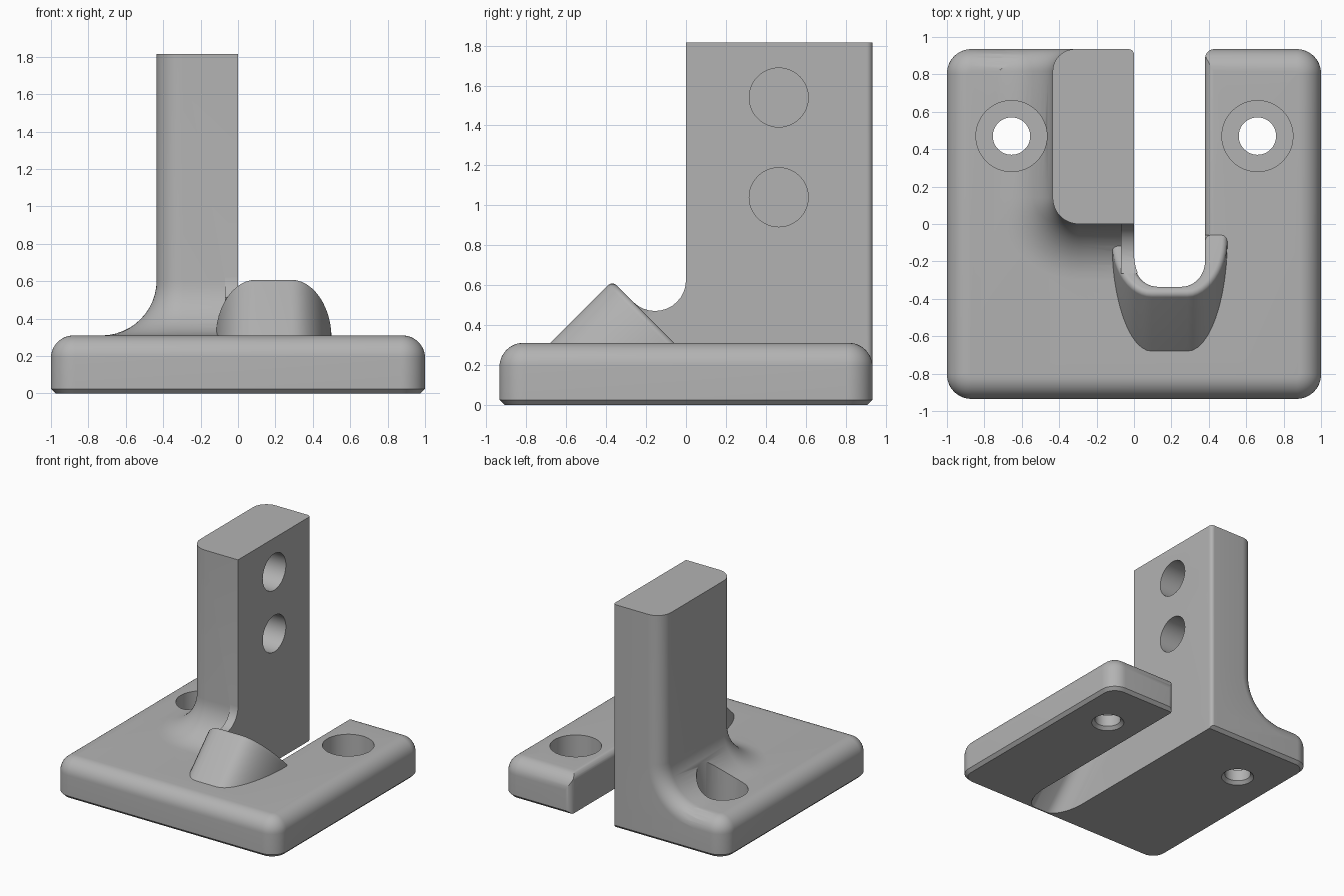
import bpy, bmesh
from math import sin, cos, pi, sqrt
from mathutils import Vector

if "Cube" in bpy.data.objects:
    bpy.data.objects.remove(bpy.data.objects["Cube"], do_unlink=True)

grey = bpy.data.materials.new("plain grey")
grey.use_nodes = True
COLOUR = (0.45, 0.45, 0.45, 1)
grey.diffuse_color = COLOUR
grey.node_tree.nodes["Principled BSDF"].inputs["Base Color"].default_value = COLOUR

HALF_Y, TOP, ROUND = 0.935, 0.31, 0.12   # plate half depth, top and edge radius
SLOT = 0.38                              # slot runs from x = 0 to here
N = 12
ARC = [i / N * pi / 2 for i in range(N + 1)]


def loft(name, rings):
    """Solid skinned through closed rings of equal length."""
    bm = bmesh.new()
    loops = [[bm.verts.new(p) for p in ring] for ring in rings]
    n = len(loops[0])
    for a, b in zip(loops, loops[1:]):
        for i in range(n):
            j = (i + 1) % n
            bm.faces.new((a[i], a[j], b[j], b[i]))
    bm.faces.new(loops[0])
    bm.faces.new(loops[-1])
    bmesh.ops.recalc_face_normals(bm, faces=bm.faces)
    mesh = bpy.data.meshes.new(name)
    bm.to_mesh(mesh)
    bm.free()
    mesh.materials.append(grey)
    obj = bpy.data.objects.new(name, mesh)
    bpy.context.collection.objects.link(obj)
    return obj


def combine(target, tool, operation):
    """Apply a boolean and discard the tool."""
    mod = target.modifiers.new(tool.name, 'BOOLEAN')
    mod.operation, mod.object, mod.solver = operation, tool, 'EXACT'
    bpy.context.view_layer.objects.active = target
    bpy.ops.object.modifier_apply(modifier=mod.name)
    bpy.data.objects.remove(tool, do_unlink=True)


def round_rect(inset, z):
    r = 0.13 - inset
    w, d = 1 - 0.13, HALF_Y - 0.13
    ring = []
    for k, (sx, sy) in enumerate([(1, 1), (-1, 1), (-1, -1), (1, -1)]):
        ring += [(sx * w + r * cos(t + k * pi / 2), sy * d + r * sin(t + k * pi / 2), z) for t in ARC]
    return ring


def revolve(name, profile, place):
    turn = [i / 48 * 2 * pi for i in range(48)]
    return loft(name, [[place(r * cos(t), r * sin(t), h) for t in turn] for h, r in profile])


# Base plate: chamfered below, rounded above
body = loft("wall_bracket", [round_rect(0.025, 0), round_rect(0, 0.025)] + [
    round_rect(ROUND * (1 - cos(t)), TOP - ROUND + ROUND * sin(t)) for t in ARC])

# Post with a wide flare on its front and outer side
R, CORNER, SIDE = 0.295, 0.14, -0.435
CZ, CX = TOP + R, SIDE - R


def post_ring(z):
    drop = max(0, CZ - z)
    f = R - sqrt(max(0, R * R - drop * drop))
    ring = [(0.02, HALF_Y, z)]
    for t in reversed(ARC):
        d = ROUND * (1 - cos(t))
        ring.append((CX + sqrt(max(0, (R + d) ** 2 - drop ** 2)), HALF_Y - ROUND + ROUND * sin(t), z))
    for t in ARC:
        ring.append((SIDE + CORNER - (CORNER + f) * cos(t), CORNER - (CORNER + f) * sin(t), z))
    return ring + [(0.02, -f, z)]


levels = [TOP - ROUND + i * ROUND / 5 for i in range(5)]
levels += [CZ - R * cos(t) for t in ARC] + [1.815]
post = loft("post", [post_ring(z) for z in levels])

# Slanted hood over the front of the slot
S2 = sqrt(2)
END = 0.25 / S2


def slanted(x, v, s):
    return Vector((x, (s + v) / S2, (s - v) / S2))


def arch(x0, x1, front, rx, rv, back, grow=0):
    """Arch section across the slanted axis, as (x, v) pairs."""
    rx, rv, front, x0, x1 = rx + grow, rv + grow, front - grow, x0 - grow, x1 + grow
    left = [(x0 + rx - rx * cos(t), front + rv - rv * sin(t)) for t in ARC]
    right = [(x1 - rx + rx * cos(t), front + rv - rv * sin(t)) for t in reversed(ARC)]
    return [(x0, back)] + left + right + [(x1, back)]


def outer(grow=0):
    return arch(-0.12, 0.5, -0.99 / S2, 0.215, 0.43, -0.15, grow)


def bore(back, grow=0):
    return arch(0, SLOT, -0.9 / S2, 0.13, 0.2, back, grow)


LIP = 0.03
rings = [[slanted(x, v, v + 0.15 * S2) for x, v in outer()]]
for t in ARC:
    rings.append([slanted(x, v, END - LIP + LIP * sin(t)) for x, v in outer(LIP * (cos(t) - 1))])
hood = loft("hood", rings)
rings = [[slanted(x, v, 0) for x, v in bore(0, -0.002)]]
for t in ARC:
    rings.append([slanted(x, v, END - LIP + LIP * sin(t)) for x, v in bore(0, LIP * (1 - cos(t)) - 0.002)])
rings.append([slanted(x, v, END + 0.05) for x, v in bore(0, LIP)])
combine(hood, loft("hood_lip_cutter", rings), 'DIFFERENCE')

# Saddle joining the back of the hood to the post
r, cy, cz = 0.155, -0.155, 0.625
sweep = [i / N * pi * 0.75 for i in range(N + 1)]
profile = [(0.05, 0.2), (0.05, cz)] + [(cy + r * cos(t), cz - r * sin(t)) for t in sweep] + [(-0.25, 0.2)]
saddle = loft("saddle", [[(x, y, z) for y, z in profile] for x in (-0.07, 0.02)])

for part in (post, hood, saddle):
    combine(body, part, 'UNION')

# Slot: slanted front end, then a straight open channel with rounded mouth
combine(body, loft("slanted_cutter", [[slanted(x, v, s) for x, v in bore(1.2)] for s in (-1, 1.5)]), 'DIFFERENCE')
plan = [(0, -0.05), (SLOT, -0.05)]
plan += [(SLOT + 0.05 * (1 - cos(t)), HALF_Y - 0.05 + 0.05 * sin(t)) for t in ARC]
plan += [(SLOT + 0.05, 1), (-0.03, 1)]
plan += [(0.03 * (cos(t) - 1), HALF_Y - 0.03 + 0.03 * sin(t)) for t in reversed(ARC)]
combine(body, loft("channel_cutter", [[(x, y, z) for x, y in plan] for z in (-0.1, 2)]), 'DIFFERENCE')

# Softened top edge of the free arm
edge = [(SLOT - 0.02, TOP - 0.05), (SLOT - 0.02, TOP + 0.02), (SLOT + 0.05, TOP + 0.02)]
edge += [(SLOT + 0.05 - 0.05 * sin(t), TOP - 0.05 + 0.05 * cos(t)) for t in ARC]
combine(body, loft("arm_edge_cutter", [[(x, y, z) for x, z in edge] for y in (-0.06, 1)]), 'DIFFERENCE')

# Counterbored screw holes in the plate
screw = [(-0.01, 0.135), (0.025, 0.1), (0.12, 0.1), (0.12, 0.19), (0.7, 0.19)]
for x in (-0.655, 0.66):
    combine(body, revolve("screw_cutter", screw, lambda a, b, h: (x + a, 0.47 + b, h)), 'DIFFERENCE')

# Blind round pockets in the post
for z in (1.04, 1.54):
    combine(body, revolve("pocket_cutter", [(-0.3, 0.148), (0.1, 0.148)],
                          lambda a, b, h: (h, 0.465 + a, z + b)), 'DIFFERENCE')

bpy.ops.object.select_all(action='DESELECT')
body.select_set(True)
bpy.context.view_layer.objects.active = body
bpy.ops.object.shade_smooth_by_angle(angle=0.5)
